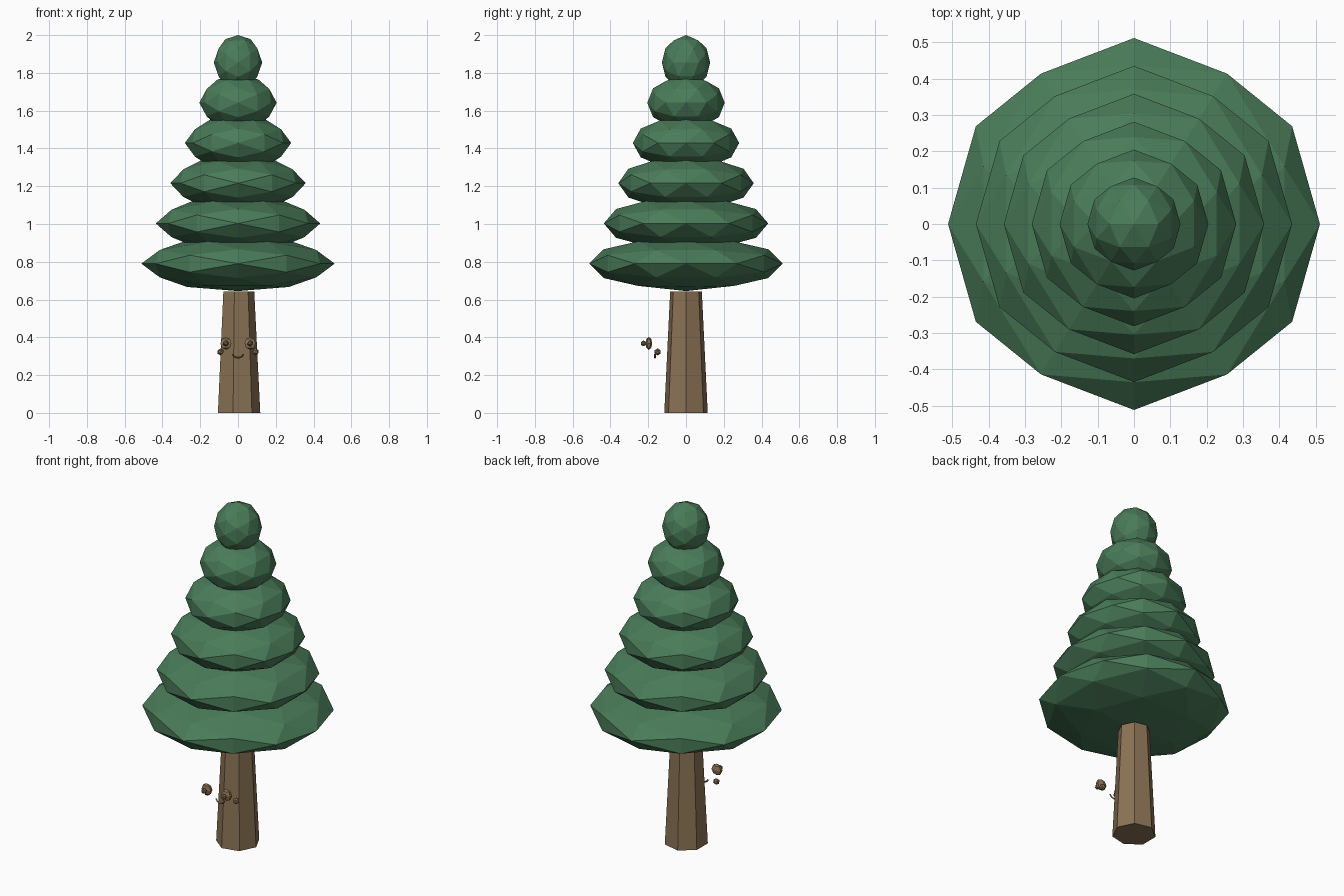
import bpy, bmesh, math
from mathutils import Vector

if "Cube" in bpy.data.objects:
    bpy.data.objects.remove(bpy.data.objects["Cube"])


def srgb(r, g, b):
    lin = [((c / 255 + 0.055) / 1.055) ** 2.4 for c in (r, g, b)]
    return (*lin, 1.0)


def material(name, rgb):
    m = bpy.data.materials.new(name)
    m.diffuse_color = srgb(*rgb)
    m.use_nodes = True
    m.node_tree.nodes["Principled BSDF"].inputs["Base Color"].default_value = m.diffuse_color
    return m


leaf_green = material("leaf_green", (74, 124, 89))
bark_brown = material("bark_brown", (139, 115, 85))


def finish(name, bm, mat, loc=(0, 0, 0), scale=(1, 1, 1)):
    bmesh.ops.recalc_face_normals(bm, faces=bm.faces)
    mesh = bpy.data.meshes.new(name)
    bm.to_mesh(mesh)
    bm.free()
    mesh.materials.append(mat)
    ob = bpy.data.objects.new(name, mesh)
    ob.location, ob.scale = loc, scale
    bpy.context.collection.objects.link(ob)
    return ob


# Faceted ball of 80 triangles with an edge, not a corner, on each axis
def faceted_ball():
    t = (1 + math.sqrt(5)) / 2
    base = []
    for a in (-1, 1):
        for b in (-t, t):
            base += [Vector((b, a, 0)), Vector((0, b, a)), Vector((a, 0, b))]
    mids = [(p + q) / 2 for i, p in enumerate(base) for q in base[:i]
            if (p - q).length < 2.01]
    bm = bmesh.new()
    for p in base + mids:
        bm.verts.new(p.normalized())
    bmesh.ops.convex_hull(bm, input=bm.verts)
    return bm


# Foliage: six flattened balls that shrink toward the top
for i in range(6):
    r = 0.512 - 0.0768 * i
    finish(f"foliage_tier_{i + 1}", faceted_ball(), leaf_green,
           (0, 0, 0.79 + 0.213 * i), (r, r, 0.145))

# Trunk: seven-sided taper with a corner facing +x
bm = bmesh.new()
rings = []
for z, r in ((0, 0.118), (0.643, 0.086)):
    rings.append([bm.verts.new((r * math.cos(k * math.tau / 7),
                                r * math.sin(k * math.tau / 7), z)) for k in range(7)])
low, high = rings
for k in range(7):
    n = (k + 1) % 7
    bm.faces.new((low[k], low[n], high[n], high[k]))
bm.faces.new(low[::-1])
bm.faces.new(high)
finish("trunk", bm, bark_brown)

# Eyes, pupils and cheeks float in front of the trunk
for side, s in (("left", -1), ("right", 1)):
    bm = bmesh.new()
    bmesh.ops.create_uvsphere(bm, u_segments=6, v_segments=4, radius=1)
    finish(f"{side}_eye", bm, bark_brown, (s * 0.064, -0.197, 0.368), (0.034, 0.018, 0.034))
    bm = bmesh.new()
    bmesh.ops.create_icosphere(bm, subdivisions=1, radius=0.016)
    finish(f"{side}_pupil", bm, bark_brown, (s * 0.064, -0.225, 0.368))
    bm = bmesh.new()
    bmesh.ops.create_icosphere(bm, subdivisions=1, radius=0.019)
    finish(f"{side}_cheek", bm, bark_brown, (s * 0.093, -0.15, 0.323))

# Smile: a thin bent tube
curve = bpy.data.curves.new("smile", "CURVE")
curve.dimensions = "3D"
curve.bevel_depth = 0.005
curve.bevel_resolution = 0
curve.use_fill_caps = True
line = curve.splines.new("POLY")
line.points.add(6)
for k, p in enumerate(line.points):
    a = math.radians(200 + 140 * k / 6)
    p.co = (0.03 * math.cos(a), -0.165, 0.32 + 0.028 * math.sin(a), 1)
line.use_smooth = False
curve.materials.append(bark_brown)
bpy.context.collection.objects.link(bpy.data.objects.new("smile", curve))
